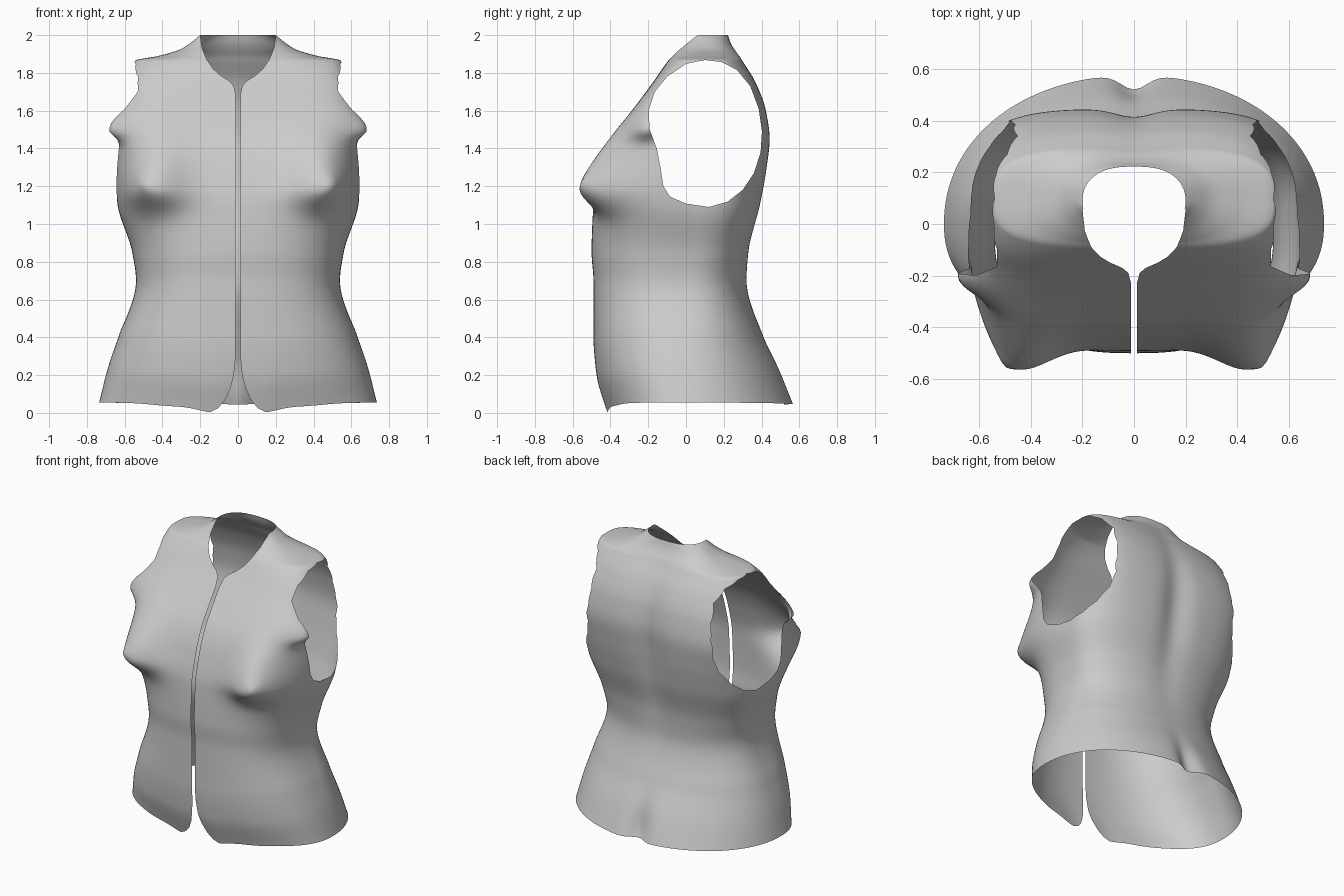
import bpy, bmesh
from math import sin, cos, pi, exp
from mathutils import Vector

if "Cube" in bpy.data.objects:
    bpy.data.objects.remove(bpy.data.objects["Cube"])

# Body profile: z, half width, front y, back y, centre y, front squareness, back squareness
PROFILE = [
    (0.00, 0.735, -0.42, 0.575, 0.00, 2.3, 2.1),
    (0.20, 0.690, -0.475, 0.50, 0.00, 2.4, 2.1),
    (0.40, 0.630, -0.490, 0.41, 0.00, 2.5, 2.2),
    (0.70, 0.540, -0.490, 0.325, 0.00, 2.6, 2.4),
    (0.85, 0.560, -0.500, 0.335, 0.02, 2.6, 2.6),
    (1.10, 0.632, -0.490, 0.395, 0.04, 2.6, 2.9),
    (1.30, 0.640, -0.445, 0.430, 0.06, 2.8, 3.3),
    (1.45, 0.635, -0.385, 0.445, 0.08, 3.6, 3.6),
    (1.60, 0.615, -0.285, 0.425, 0.09, 5.0, 3.6),
    (1.75, 0.580, -0.175, 0.370, 0.10, 5.0, 3.4),
    (1.865, 0.545, -0.095, 0.300, 0.10, 3.2, 3.0),
    (1.89, 0.420, -0.075, 0.285, 0.10, 2.8, 2.8),
    (1.925, 0.305, -0.050, 0.260, 0.10, 2.6, 2.6),
    (1.96, 0.250, -0.025, 0.240, 0.10, 2.4, 2.5),
    (2.00, 0.200, 0.000, 0.225, 0.08, 2.2, 2.4)]

# Armhole seen from the side (y, z)
ARMHOLE = [(0.10, 1.868), (0.0, 1.848), (-0.10, 1.78), (-0.165, 1.70), (-0.198, 1.60),
           (-0.192, 1.50), (-0.155, 1.40), (-0.135, 1.30), (-0.12, 1.20), (-0.085, 1.145),
           (0.0, 1.108), (0.12, 1.09), (0.22, 1.118), (0.30, 1.18), (0.36, 1.27),
           (0.395, 1.38), (0.402, 1.49), (0.385, 1.61), (0.34, 1.73), (0.27, 1.815), (0.19, 1.857)]

# Neckline and front opening seen from the front (x, z)
OPENING = [(-0.1, 2.1), (0.2, 2.1), (0.2, 2.0), (0.19, 1.93), (0.165, 1.87), (0.13, 1.82),
           (0.09, 1.785), (0.045, 1.757), (0.022, 1.73), (0.012, 1.68), (0.012, 0.30),
           (0.022, 0.20), (0.04, 0.13), (0.07, 0.065), (0.105, 0.025), (0.15, 0.003),
           (0.15, -0.1), (-0.1, -0.1)]


def profile(z):
    """Monotone cubic interpolation of the profile table."""
    P = PROFILE
    k = max(i for i in range(len(P) - 1) if P[i][0] <= z + 1e-9)
    h = P[k + 1][0] - P[k][0]
    t = (z - P[k][0]) / h

    def slope(i, c):
        if i == 0 or i == len(P) - 1:
            j = min(i, len(P) - 2)
            return (P[j + 1][c] - P[j][c]) / (P[j + 1][0] - P[j][0])
        a = (P[i][c] - P[i - 1][c]) / (P[i][0] - P[i - 1][0])
        b = (P[i + 1][c] - P[i][c]) / (P[i + 1][0] - P[i][0])
        return 2 * a * b / (a + b) if a * b > 0 else 0.0
    return [(2*t**3 - 3*t*t + 1) * P[k][c] + (t**3 - 2*t*t + t) * h * slope(k, c)
            + (3*t*t - 2*t**3) * P[k + 1][c] + (t**3 - t*t) * h * slope(k + 1, c)
            for c in range(1, 7)]


def bell(d, s):
    return exp(-(d / s) ** 2)


def surface(a, z):
    """Point on the right half of the body: a = 0 front centre, pi back centre."""
    w, f, b, c, nf, nb = profile(z)
    front = a < pi / 2
    n = nf if front else nb
    s, k = max(sin(a), 0.0), abs(cos(a))
    r = (s ** n + k ** n) ** (-1 / n)
    x, y = w * s * r, c + ((f - c) if front else (b - c)) * k * r
    if front:
        # bust with a small point, armhole lip, and dipping hem
        dz = z - 1.19
        bust = bell(x - 0.45, 0.17) * bell(dz, 0.24 if dz > 0 else 0.115)
        tip = bell(x - 0.47, 0.035) * bell(z - 1.21, 0.035)
        lip = bell(y + 0.20, 0.07) * bell(z - 1.50, 0.10 if z > 1.5 else 0.05)
        y -= 0.165 * bust + 0.02 * tip
        x += 0.03 * bust + 0.075 * lip
        low = 0.05 - 0.047 * bell(x - 0.12, 0.13) - 0.015 * bell(x - 0.35, 0.15)
        low += 0.005 * s
    else:
        # spine groove and cleft at the lower back
        y -= 0.035 * bell(x, 0.10) * bell(z - 1.3, 0.45)
        y -= 0.055 * bell(x, 0.07) * bell(z, 0.22)
        low = 0.045 + 0.010 * s
    return x, y, z + low * max(0.0, 1 - z / 0.5)


def inside(p, poly):
    hit = False
    for (x1, y1), (x2, y2) in zip(poly, poly[1:] + poly[:1]):
        if (y1 > p[1]) != (y2 > p[1]) and p[0] < x1 + (p[1] - y1) * (x2 - x1) / (y2 - y1):
            hit = not hit
    return hit


def cut_hole(bm, poly, axis, test):
    """Cut a polygon, projected along x or y, out of the faces that pass the test."""
    h = 1 - axis
    for p, q in zip(poly, poly[1:] + poly[:1]):
        lo = [min(p[i], q[i]) - 0.003 for i in (0, 1)]
        hi = [max(p[i], q[i]) + 0.003 for i in (0, 1)]
        faces = []
        for fc in bm.faces:
            us = [v.co[h] for v in fc.verts]
            vs = [v.co.z for v in fc.verts]
            if (max(us) > lo[0] and min(us) < hi[0] and max(vs) > lo[1] and min(vs) < hi[1]
                    and test(fc.calc_center_median())):
                faces.append(fc)
        if not faces:
            continue
        geom = set(faces)
        for fc in faces:
            geom.update(fc.edges)
            geom.update(fc.verts)
        co, no = Vector((0, 0, p[1])), Vector((0, 0, q[0] - p[0]))
        co[h], no[h] = p[0], p[1] - q[1]
        bmesh.ops.bisect_plane(bm, geom=list(geom), dist=1e-5, plane_co=co, plane_no=no)
    dead = []
    for fc in bm.faces:
        m = fc.calc_center_median()
        if test(m) and inside((m[h], m.z), poly):
            dead.append(fc)
    bmesh.ops.delete(bm, geom=dead, context='FACES')


# Right half of the vest as a grid of cross-sections
bm = bmesh.new()
levels = [1.84 * i / 84 for i in range(84)] + [1.84 + 0.16 * i / 28 for i in range(29)]
N = 90
rows = [[bm.verts.new(surface(pi * j / N, z)) for j in range(N + 1)] for z in levels]
for r0, r1 in zip(rows, rows[1:]):
    for j in range(N):
        bm.faces.new((r0[j], r0[j + 1], r1[j + 1], r1[j]))

# Armhole, then neckline and front opening
cut_hole(bm, ARMHOLE, 0, lambda m: m.x > 0.36)
cut_hole(bm, OPENING, 1, lambda m: m.y < 0.06 and m.x < 0.3)
bmesh.ops.remove_doubles(bm, verts=bm.verts, dist=0.0005)
for fc in bm.faces:
    fc.smooth = True

mesh = bpy.data.meshes.new("vest")
bm.to_mesh(mesh)
bm.free()
vest = bpy.data.objects.new("vest", mesh)
bpy.context.collection.objects.link(vest)

# Left half
mirror = vest.modifiers.new("mirror", 'MIRROR')
mirror.use_axis[0] = True
mirror.merge_threshold = 0.001
